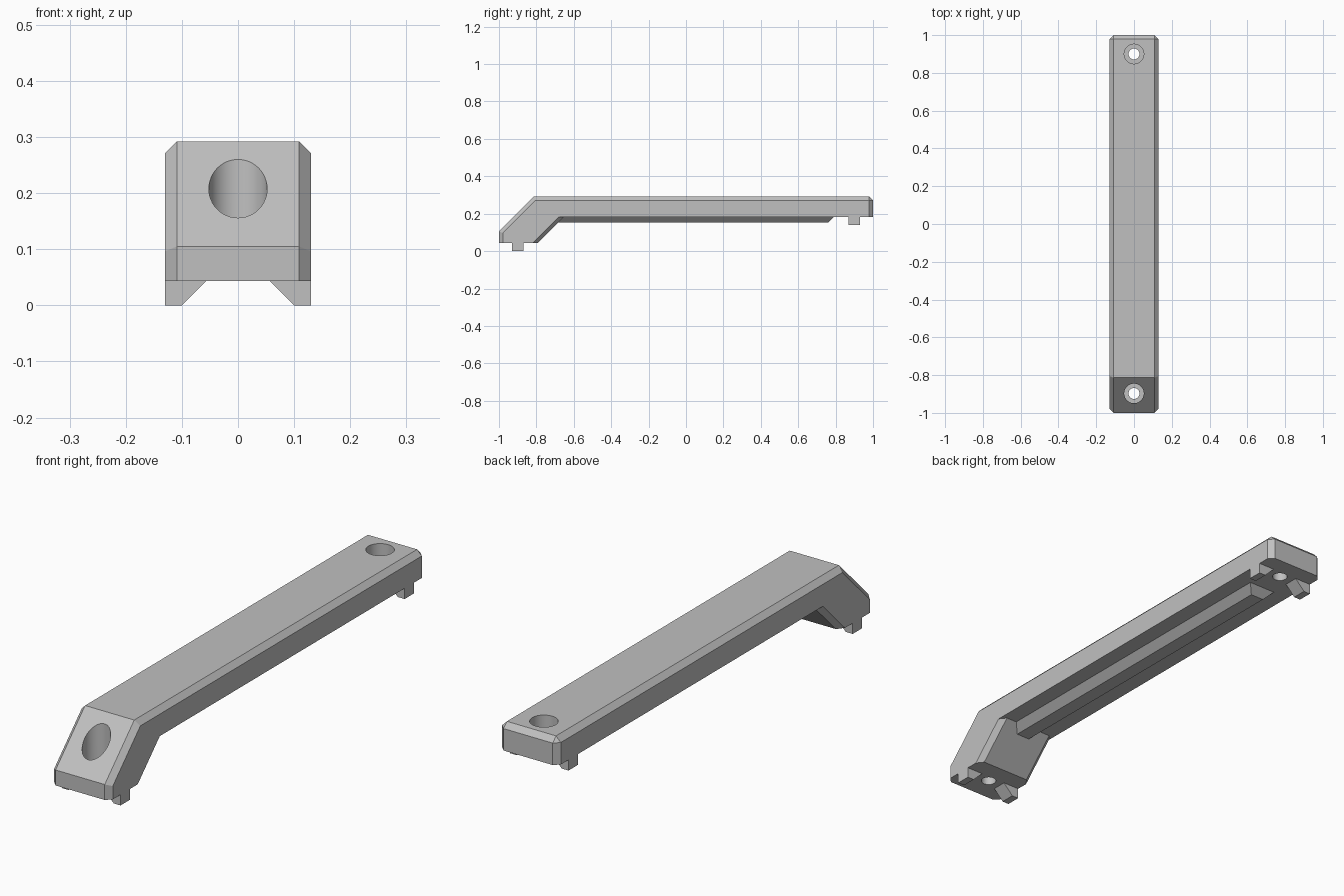
import bpy, bmesh

cube = bpy.data.objects.get("Cube")
if cube:
    bpy.data.objects.remove(cube, do_unlink=True)

W = 0.13          # half width
CH = 0.021        # edge chamfer
UNDER = 0.183     # underside height of the bar
FOOT = 0.043      # underside height of the front foot

grey = bpy.data.materials.new("light grey")
grey.use_nodes = True
grey.diffuse_color = (0.53, 0.53, 0.53, 1)
grey.node_tree.nodes["Principled BSDF"].inputs["Base Color"].default_value = (0.53, 0.53, 0.53, 1)


def make(name, bm):
    bmesh.ops.recalc_face_normals(bm, faces=bm.faces[:])
    mesh = bpy.data.meshes.new(name)
    bm.to_mesh(mesh)
    bm.free()
    mesh.materials.append(grey)
    ob = bpy.data.objects.new(name, mesh)
    bpy.context.collection.objects.link(ob)
    return ob


def loft(lower, upper):
    """Solid between two matching rings of points."""
    bm = bmesh.new()
    a = [bm.verts.new(p) for p in lower]
    b = [bm.verts.new(p) for p in upper]
    bm.faces.new(a)
    bm.faces.new(b)
    n = len(a)
    for i in range(n):
        j = (i + 1) % n
        bm.faces.new((a[i], a[j], b[j], b[i]))
    return bm


def cut(target, cutter):
    cutter.hide_render = True
    mod = target.modifiers.new("cut", 'BOOLEAN')
    mod.operation = 'DIFFERENCE'
    mod.solver = 'EXACT'
    mod.object = cutter
    bpy.context.view_layer.objects.active = target
    bpy.ops.object.modifier_apply(modifier=mod.name)
    bpy.data.objects.remove(cutter, do_unlink=True)


def cylinder(y, r, z0, z1):
    bm = bmesh.new()
    bmesh.ops.create_cone(bm, cap_ends=True, segments=48, radius1=r, radius2=r, depth=z1 - z0)
    bmesh.ops.translate(bm, verts=bm.verts[:], vec=(0, y, (z0 + z1) / 2))
    return make("hole_cutter", bm)


# Cranked handle bar: side profile pulled across the width
def inner_y(z):
    return z - 0.837


profile = [(-1, FOOT), (-1, 0.105), (-0.813, 0.292), (1, 0.292),
           (1, UNDER), (inner_y(UNDER), UNDER), (inner_y(FOOT), FOOT)]
bm = loft([(-W, y, z) for y, z in profile], [(W, y, z) for y, z in profile])

# Chamfer the outer side edges and the rear top edge
outer = set(profile[:5])


def key(v):
    return min(profile, key=lambda p: abs(p[0] - v.co.y) + abs(p[1] - v.co.z))


edges = []
for e in bm.edges:
    k0, k1 = key(e.verts[0]), key(e.verts[1])
    along = k0 != k1 and k0 in outer and k1 in outer
    if along or k0 == k1 == profile[3]:
        edges.append(e)
bmesh.ops.bevel(bm, geom=edges, offset=CH, segments=1, affect='EDGES', clamp_overlap=True)
bar = make("handle_bar", bm)

# Chamfer both sides of the inner slope
for s in (-1, 1):
    def ring(z):
        y, e = inner_y(z), 0.01
        return [(s * (W - CH - e), y + e * 1.3, z), (s * (W + e), y + e * 1.3, z),
                (s * (W + e), y - 0.027 - e * 1.3, z)]
    cut(bar, make("slope_cutter", loft(ring(FOOT - 0.02), ring(UNDER))))

# Counterbored screw holes
for y, base in ((-0.897, FOOT), (0.9, UNDER)):
    cut(bar, cylinder(y, 0.052, base + 0.035, 0.4))
    cut(bar, cylinder(y, 0.029, base - 0.1, 0.4))

bpy.ops.object.select_all(action='DESELECT')
bar.select_set(True)
bpy.context.view_layer.objects.active = bar
bpy.ops.object.shade_smooth_by_angle()

# Tapered stiffening rib under the bar


def rect(hw, y0, y1, z):
    return [(-hw, y0, z), (hw, y0, z), (hw, y1, z), (-hw, y1, z)]


make("stiffening_rib", loft(rect(0.03, -0.71, 0.76, 0.152), rect(0.061, -0.71, 0.791, UNDER)))

# Locating tabs under both ends, sloped on the inside
for end, y, base in (("front", -0.9, FOOT), ("back", 0.9, UNDER)):
    for side, s in (("left", 1), ("right", -1)):
        section = [(W, -0.043), (W, 0), (0.057, 0), (0.1, -0.043)]
        rings = [[(s * x, y + d, base + z) for x, z in section] for d in (-0.03, 0.03)]
        make(end + "_" + side + "_tab", loft(*rings))
